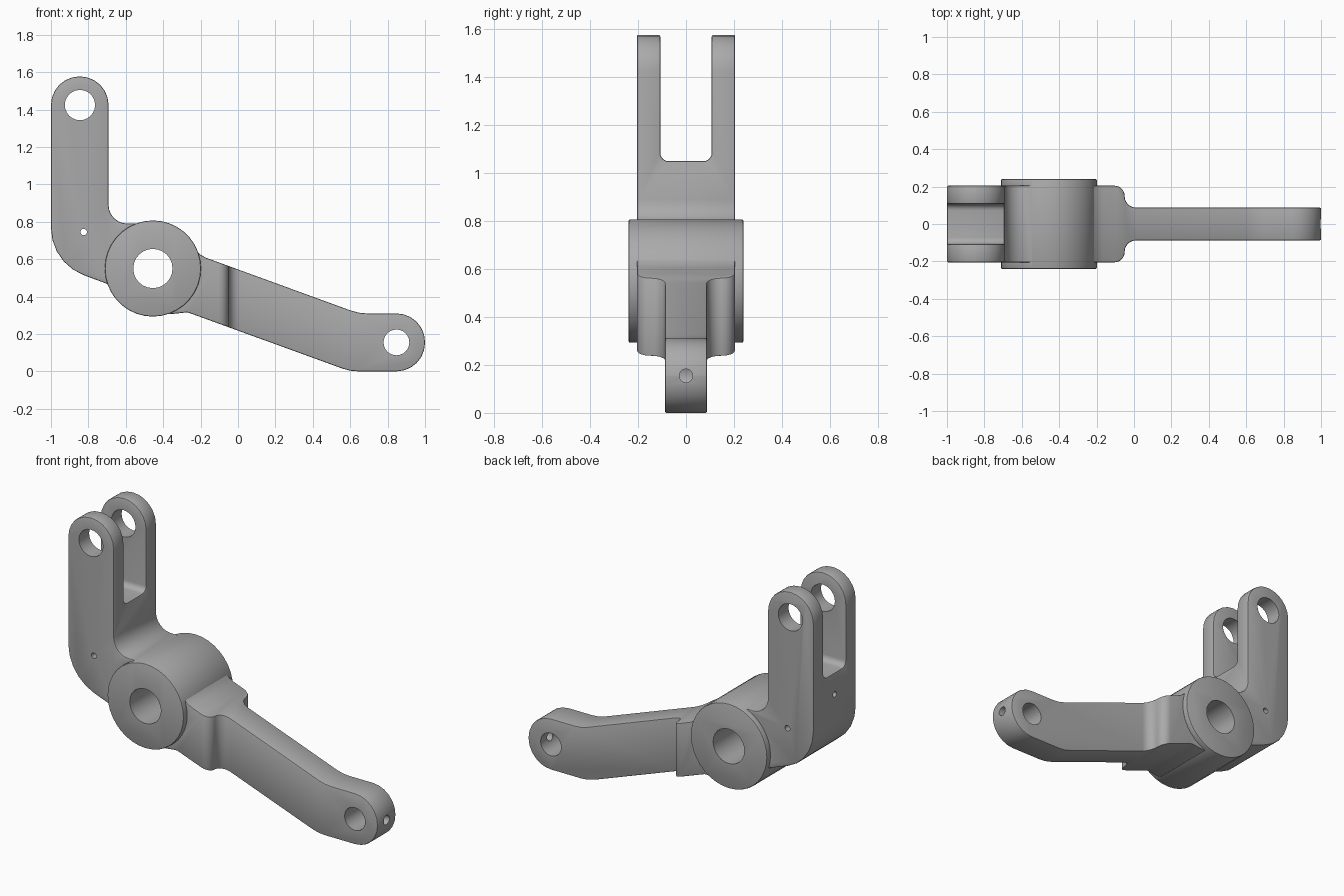
import bpy, bmesh, math
from mathutils import Vector

if "Cube" in bpy.data.objects:
    bpy.data.objects.remove(bpy.data.objects["Cube"])

steel = bpy.data.materials.new("grey steel")
steel.use_nodes = True
colour = (0.4, 0.4, 0.4, 1)
steel.diffuse_color = colour
steel.node_tree.nodes["Principled BSDF"].inputs["Base Color"].default_value = colour


def rounded(corners, step=math.radians(15)):
    """Turn (u, v, radius) corners into a filleted outline."""
    out = []
    for i, (u, v, r) in enumerate(corners):
        p = Vector((u, v))
        if not r:
            out.append(p)
            continue
        a = (Vector(corners[i - 1][:2]) - p).normalized()
        b = (Vector(corners[(i + 1) % len(corners)][:2]) - p).normalized()
        half = a.angle(b) / 2
        centre = p + (a + b).normalized() * r / math.sin(half)
        start = p + a * r / math.tan(half) - centre
        end = p + b * r / math.tan(half) - centre
        turn = start.angle(end)
        n = max(2, round(turn / step))
        for k in range(n + 1):
            t = k / n
            w0, w1 = math.sin((1 - t) * turn), math.sin(t * turn)
            out.append(centre + (start * w0 + end * w1) / math.sin(turn))
    return out


def prism(name, outline, place, lo, hi):
    """Extrude an outline from lo to hi; place maps (u, v, depth) to xyz."""
    bm = bmesh.new()
    face = bm.faces.new([bm.verts.new(place(p.x, p.y, lo)) for p in outline])
    shift = Vector(place(0, 0, hi)) - Vector(place(0, 0, lo))
    new = bmesh.ops.extrude_face_region(bm, geom=[face])["geom"]
    bmesh.ops.translate(bm, vec=shift, verts=[g for g in new if isinstance(g, bmesh.types.BMVert)])
    bmesh.ops.recalc_face_normals(bm, faces=bm.faces)
    mesh = bpy.data.meshes.new(name)
    bm.to_mesh(mesh)
    bm.free()
    ob = bpy.data.objects.new(name, mesh)
    bpy.context.collection.objects.link(ob)
    mesh.materials.append(steel)
    return ob


def cylinder(name, centre, radius, length, axis="Y", sides=24):
    rot = (math.pi / 2, 0, 0) if axis == "Y" else (0, math.pi / 2, 0)
    bpy.ops.mesh.primitive_cylinder_add(vertices=sides, radius=radius, depth=length,
                                        location=centre, rotation=rot)
    ob = bpy.context.object
    ob.name = name
    ob.data.materials.append(steel)
    return ob


def apply(ob, kind, **settings):
    mod = ob.modifiers.new(kind.lower(), kind)
    for key, value in settings.items():
        setattr(mod, key, value)
    bpy.context.view_layer.objects.active = ob
    bpy.ops.object.modifier_apply(modifier=mod.name)


def combine(ob, other, operation):
    apply(ob, "BOOLEAN", object=other, operation=operation, solver="EXACT")
    bpy.data.objects.remove(other)


def soften(ob, width):
    apply(ob, "BEVEL", width=width, segments=2, limit_method="ANGLE",
          angle_limit=math.radians(35), use_clamp_overlap=False)


# Side outline of the whole lever: fork, elbow, hub web and arm
side = [
    (-1, 1.577, .153), (-.692, 1.577, .153), (-.692, .79, .1), (-.455, .79, 0),
    (-.29, .73, 0), (-.2, .618, .12), (.645, .31, .25), (1, .31, .153),
    (1, 0, .153), (.6, 0, .25), (-.27, .316, .05), (-.36, .306, 0),
    (-.42, .33, 0), (-.62, .4, 0), (-.7, .468, .05), (-1, .58, .27),
]
lever = prism("bell_crank_lever", rounded(side), lambda u, v, d: (u, d, v), -.3, .3)

# Plan outline narrows the arm
half_plan = [(-1.1, .205, 0), (-.05, .205, .055), (-.05, .088, .06), (1.1, .088, 0)]
plan = half_plan + [(u, -v, r) for u, v, r in reversed(half_plan)]
combine(lever, prism("plan_cutter", rounded(plan), lambda u, v, d: (u, v, d), -.2, 1.8), "INTERSECT")

# Slot between the fork prongs
slot = [(-.107, 1.05, .035), (.107, 1.05, .035), (.107, 1.8, 0), (-.107, 1.8, 0)]
combine(lever, prism("slot_cutter", rounded(slot), lambda u, v, d: (d, u, v), -1.1, -.6), "DIFFERENCE")
soften(lever, .007)

# Pivot hub
hub = cylinder("hub", (-.455, 0, .55), .257, .48, sides=36)
soften(hub, .007)
combine(lever, hub, "UNION")

# Pin bores, small cross holes and the arm tip hole
holes = [
    ((-.455, 0, .55), .105, 1, "Y"),
    ((-.845, 0, 1.424), .081, 1, "Y"),
    ((.847, 0, .155), .069, 1, "Y"),
    ((-.825, 0, .745), .017, 1, "Y"),
    ((-1, 0, .92), .017, .3, "X"),
    ((.95, 0, .155), .028, .2, "X"),
]
for centre, radius, length, axis in holes:
    combine(lever, cylinder("hole_cutter", centre, radius, length, axis), "DIFFERENCE")

# Single colour and smooth shading with sharp edges
lever.data.materials.clear()
lever.data.materials.append(steel)
bpy.ops.object.select_all(action="DESELECT")
lever.select_set(True)
bpy.context.view_layer.objects.active = lever
bpy.ops.object.shade_smooth_by_angle(angle=math.radians(30))
